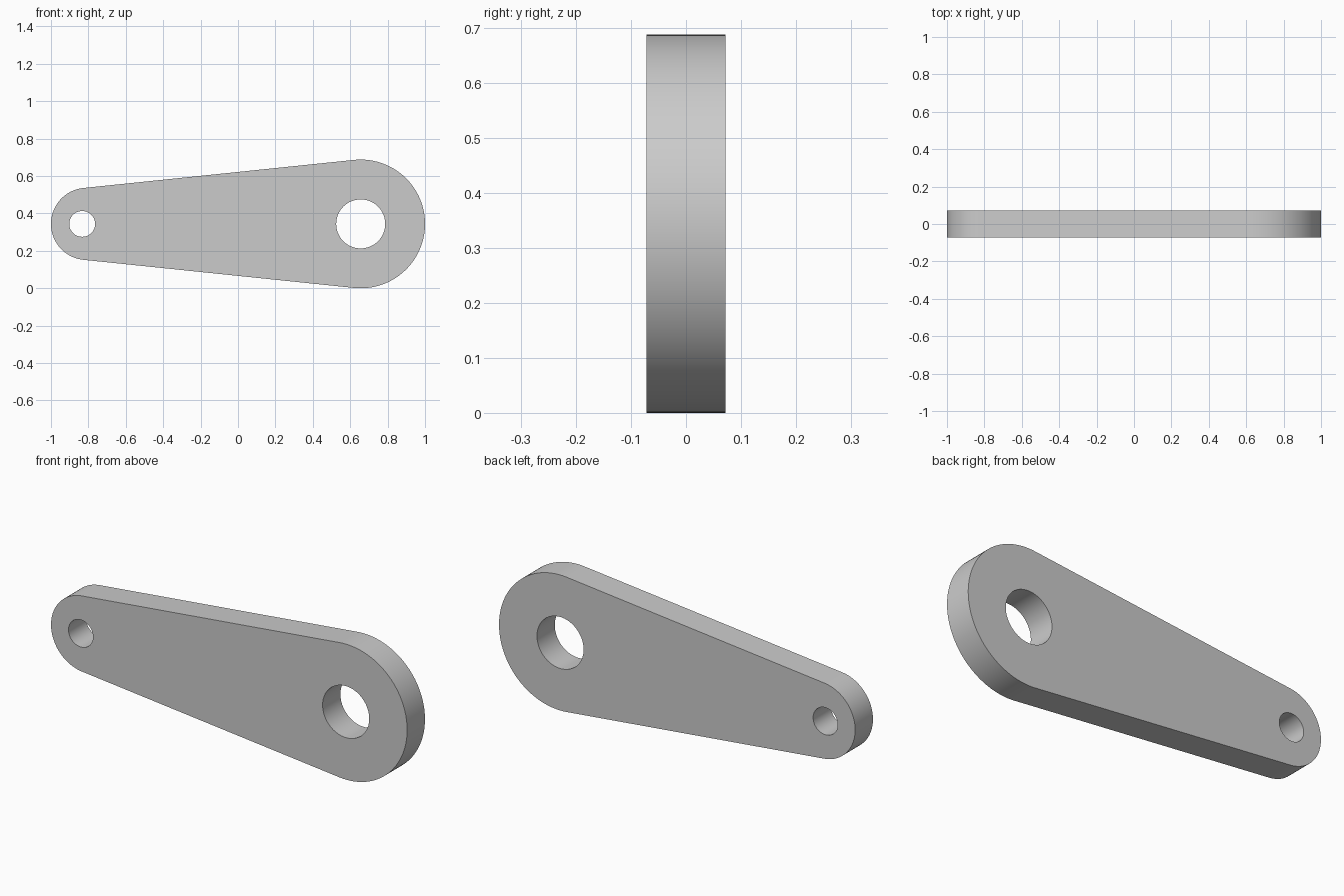
import bpy
import bmesh
from math import asin, cos, pi, radians, sin

cube = bpy.data.objects.get("Cube")
if cube:
    bpy.data.objects.remove(cube, do_unlink=True)

BIG_X, BIG_R = 0.656, 0.344
SMALL_X, SMALL_R = -0.807, 0.193
MID_Z = BIG_R
HALF_THICKNESS = 0.0715


def arc(x, radius, start, end, steps):
    """Points along an arc, both ends included."""
    angles = [start + (end - start) * i / steps for i in range(steps + 1)]
    return [(x + radius * cos(a), radius * sin(a)) for a in angles]


# Outline: two rounded ends joined by their common tangents
lean = asin((BIG_R - SMALL_R) / (BIG_X - SMALL_X))
tangent = pi / 2 + lean
outline = (arc(BIG_X, BIG_R, -tangent, tangent, 64)
           + arc(SMALL_X, SMALL_R, tangent, 2 * pi - tangent, 48))

# Round holes, the small one set slightly towards its end
big_hole = arc(BIG_X, 0.131, 0, 2 * pi, 64)[:-1]
small_hole = arc(-0.833, 0.069, 0, 2 * pi, 48)[:-1]

# Extruded plate with the holes cut through
curve = bpy.data.curves.new("link_plate_profile", "CURVE")
curve.dimensions = "2D"
curve.fill_mode = "BOTH"
curve.extrude = HALF_THICKNESS
for loop in (outline, big_hole, small_hole):
    spline = curve.splines.new("POLY")
    spline.points.add(len(loop) - 1)
    for point, (x, y) in zip(spline.points, loop):
        point.co = (x, y, 0, 1)
    spline.use_cyclic_u = True

plate = bpy.data.objects.new("link_plate", curve)
bpy.context.collection.objects.link(plate)
plate.rotation_euler.x = radians(90)
plate.location.z = MID_Z
bpy.ops.object.select_all(action="DESELECT")
plate.select_set(True)
bpy.context.view_layer.objects.active = plate
bpy.ops.object.convert(target="MESH")
bpy.ops.object.transform_apply(location=True, rotation=True, scale=True)

# Weld the rims so the plate is one closed solid
bm = bmesh.new()
bm.from_mesh(plate.data)
bmesh.ops.remove_doubles(bm, verts=bm.verts, dist=0.0001)
bmesh.ops.recalc_face_normals(bm, faces=bm.faces)
bm.to_mesh(plate.data)
bm.free()

# Plain grey finish
grey = bpy.data.materials.new("plain_grey")
grey.use_nodes = True
colour = (0.6, 0.6, 0.6, 1)
grey.diffuse_color = colour
grey.node_tree.nodes["Principled BSDF"].inputs["Base Color"].default_value = colour
plate.data.materials.clear()
plate.data.materials.append(grey)

bpy.ops.object.shade_smooth_by_angle(angle=radians(30))
